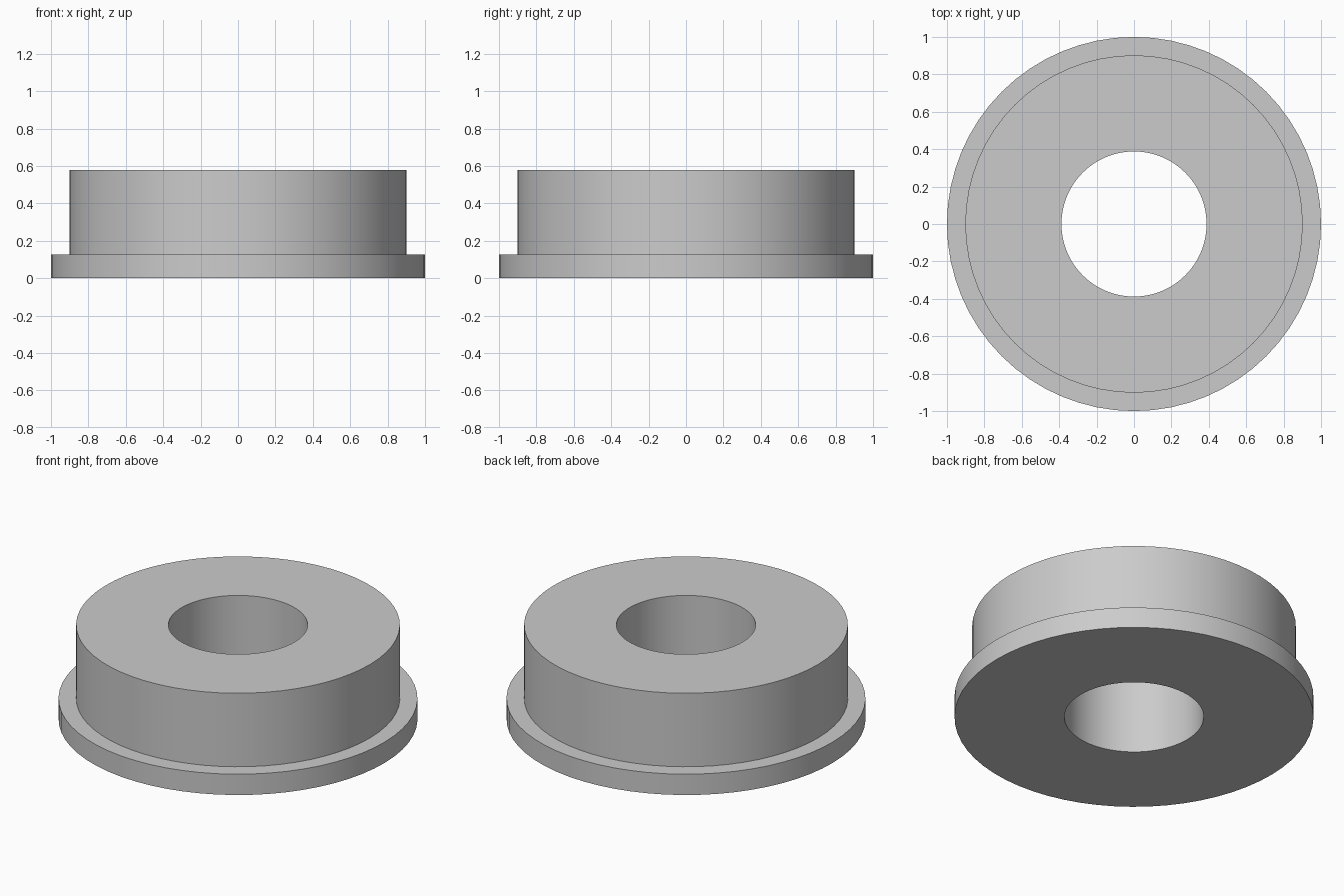
import bpy, bmesh
from math import cos, sin, tau

if "Cube" in bpy.data.objects:
    bpy.data.objects.remove(bpy.data.objects["Cube"])

SIDES = 64
# Closed cross-section (radius, height): bore, base, flange, step, collar
PROFILE = [(0.388, 0), (1.0, 0), (1.0, 0.128), (0.902, 0.128), (0.902, 0.58), (0.388, 0.58)]


def lathe(name, profile, sides):
    bm = bmesh.new()
    rings = [[bm.verts.new((r * cos(tau * i / sides), r * sin(tau * i / sides), z))
              for r, z in profile] for i in range(sides)]
    n = len(profile)
    for i in range(sides):
        a, b = rings[i], rings[(i + 1) % sides]
        for j in range(n):
            k = (j + 1) % n
            bm.faces.new((a[j], b[j], b[k], a[k]))
    bmesh.ops.recalc_face_normals(bm, faces=bm.faces)
    mesh = bpy.data.meshes.new(name)
    bm.to_mesh(mesh)
    bm.free()
    obj = bpy.data.objects.new(name, mesh)
    bpy.context.collection.objects.link(obj)
    return obj


# Flanged ring with a straight through-bore
bushing = lathe("flanged_bushing", PROFILE, SIDES)
bpy.context.view_layer.objects.active = bushing
bushing.select_set(True)
bpy.ops.object.shade_smooth_by_angle()
